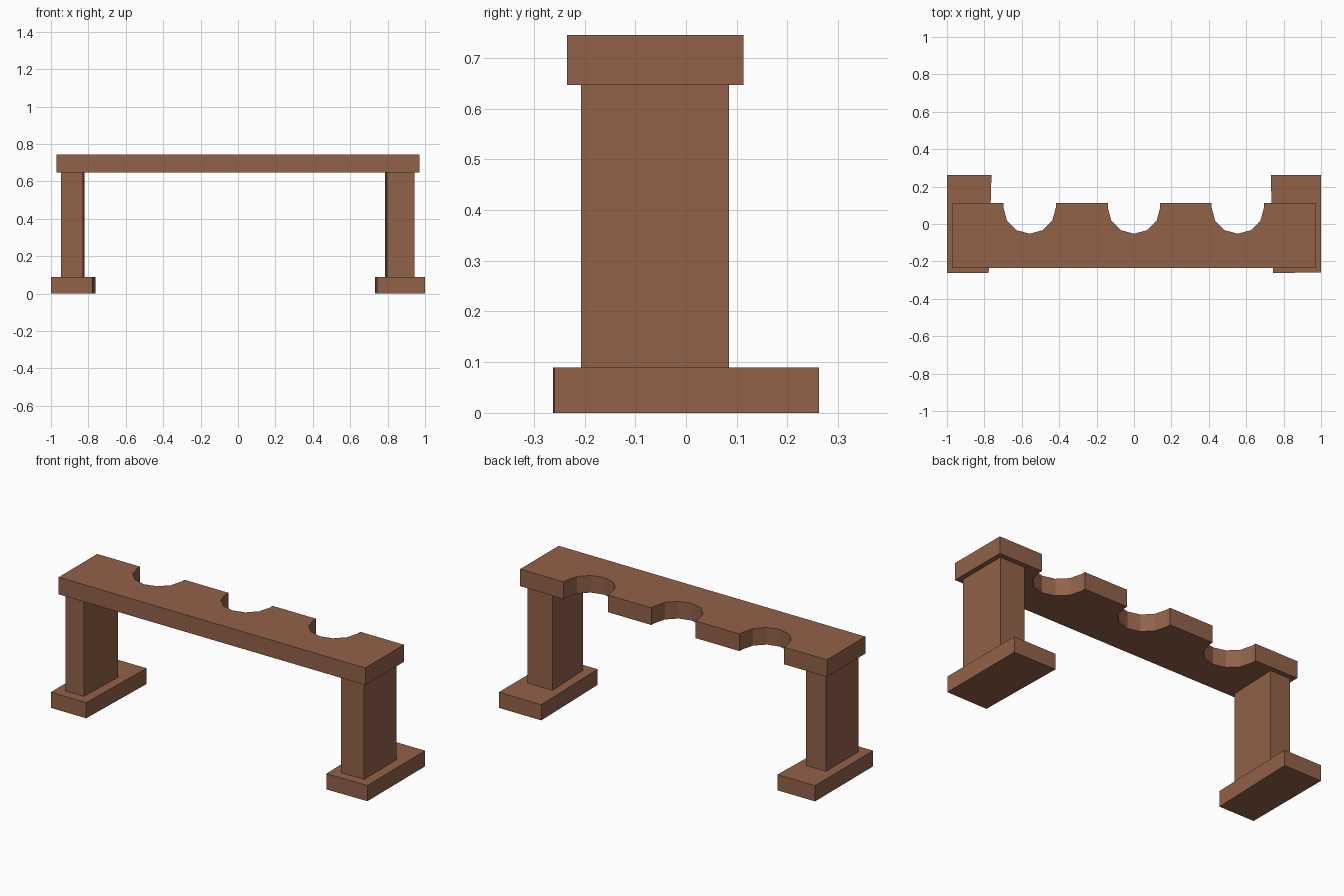
import bpy, bmesh, math

if "Cube" in bpy.data.objects:
    bpy.data.objects.remove(bpy.data.objects["Cube"])

wood = bpy.data.materials.new("brown wood")
wood.diffuse_color = (0.29, 0.122, 0.067, 1)
wood.use_nodes = True
wood.node_tree.nodes["Principled BSDF"].inputs["Base Color"].default_value = wood.diffuse_color


def prism(name, outline, z0, z1):
    """Extrude a flat outline between two heights."""
    bm = bmesh.new()
    face = bm.faces.new([bm.verts.new((x, y, z0)) for x, y in outline])
    new = bmesh.ops.extrude_face_region(bm, geom=[face])["geom"]
    for v in new:
        if isinstance(v, bmesh.types.BMVert):
            v.co.z = z1
    bmesh.ops.recalc_face_normals(bm, faces=bm.faces)
    me = bpy.data.meshes.new(name)
    bm.to_mesh(me)
    bm.free()
    me.materials.append(wood)
    ob = bpy.data.objects.new(name, me)
    bpy.context.collection.objects.link(ob)


def block(name, side, outer, inner_front, inner_back, y0, y1, z0, z1, skew=0.0):
    """Slightly hand-cut block whose inner face is not quite square."""
    prism(name, [(side * outer, y0 + skew), (side * inner_front, y0),
                 (side * inner_back, y1), (side * outer, y1)], z0, z1)


# Feet and legs
block("left_foot", -1, 1.0, 0.777, 0.762, -0.262, 0.262, 0, 0.09)
block("right_foot", 1, 1.0, 0.743, 0.732, -0.262, 0.262, 0, 0.09, 0.003)
block("left_leg", -1, 0.946, 0.83, 0.82, -0.207, 0.085, 0.09, 0.647)
block("right_leg", 1, 0.943, 0.796, 0.785, -0.207, 0.085, 0.09, 0.647)

# Top board with three half-round notches along the back edge
Y0, Y1, R, CY = -0.235, 0.113, 0.14, 0.088
outline = [(-0.97, Y1), (-0.97, Y0), (0.97, Y0), (0.97, Y1)]
for cx in (0.555, 0, -0.558):
    outline.append((cx + R, Y1))
    for i in range(7):
        a = -math.pi * i / 6
        outline.append((cx + R * math.cos(a), CY + R * math.sin(a)))
    outline.append((cx - R, Y1))
prism("notched_top", outline, 0.647, 0.745)
